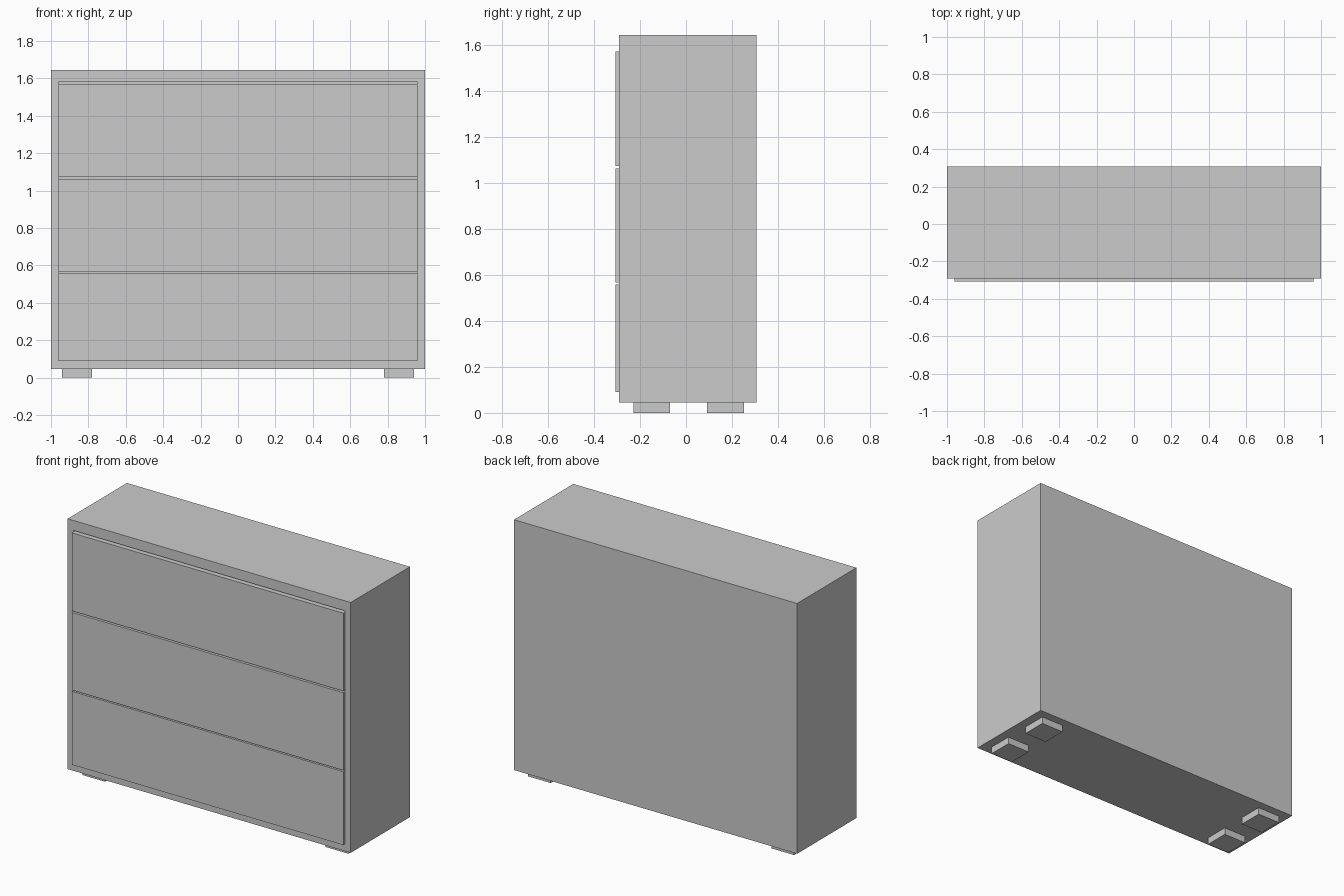
import bpy, bmesh

if "Cube" in bpy.data.objects:
    bpy.data.objects.remove(bpy.data.objects["Cube"])


def box(name, lo, hi):
    """Axis-aligned box from its minimum to its maximum corner."""
    bm = bmesh.new()
    bmesh.ops.create_cube(bm, size=1)
    for v in bm.verts:
        for i in range(3):
            v.co[i] = lo[i] if v.co[i] < 0 else hi[i]
    mesh = bpy.data.meshes.new(name)
    bm.to_mesh(mesh)
    bm.free()
    obj = bpy.data.objects.new(name, mesh)
    bpy.context.collection.objects.link(obj)
    return obj


FRONT, BACK = -0.291, 0.307
BOTTOM, TOP = 0.045, 1.644

# Carcass: the front face is inset into a frame and pushed in as a recess
carcass = box("carcass", (-1, FRONT, BOTTOM), (1, BACK, TOP))
bm = bmesh.new()
bm.from_mesh(carcass.data)
bm.normal_update()
front = min(bm.faces, key=lambda f: f.calc_center_median().y)
bmesh.ops.inset_region(bm, faces=[front], thickness=0.04)
for v in front.verts:
    v.co.x = 0.96 if v.co.x > 0 else -0.96
    v.co.z = 1.58 if v.co.z > 1 else 0.089
recess = bmesh.ops.extrude_discrete_faces(bm, faces=[front])["faces"][0]
for v in recess.verts:
    v.co.y += 0.02
bmesh.ops.recalc_face_normals(bm, faces=bm.faces[:])
bm.to_mesh(carcass.data)
bm.free()

# Drawer fronts, standing slightly proud of the frame
drawers = {"bottom": (0.09, 0.559), "middle": (0.567, 1.063), "top": (1.073, 1.571)}
for label, (z0, z1) in drawers.items():
    box(f"{label}_drawer_front", (-0.959, -0.307, z0), (0.959, FRONT + 0.021, z1))

# Four square feet
for side, x in (("left", -0.86), ("right", 0.86)):
    for end, y in (("front", -0.149), ("back", 0.172)):
        box(f"{end}_{side}_foot", (x - 0.08, y - 0.08, 0), (x + 0.08, y + 0.08, BOTTOM))
